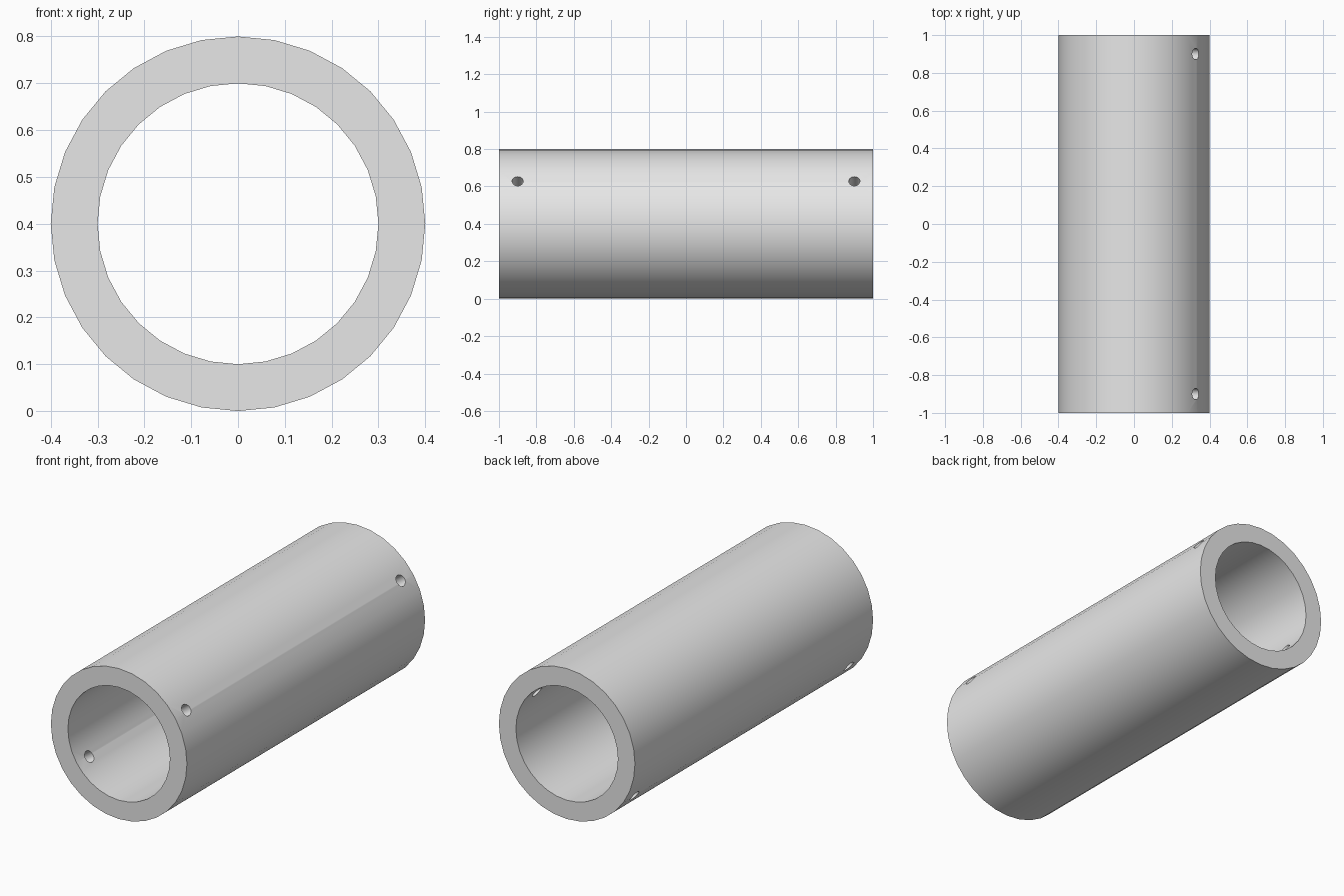
import bpy
import math
from mathutils import Matrix, Vector

cube = bpy.data.objects.get("Cube")
if cube:
    bpy.data.objects.remove(cube, do_unlink=True)

CENTRE_Z = 0.4
HOLE_ANGLE = math.radians(35)

grey = bpy.data.materials.new("light_grey")
grey.use_nodes = True
colour = (0.8, 0.8, 0.8, 1)
grey.diffuse_color = colour
grey.node_tree.nodes["Principled BSDF"].inputs["Base Color"].default_value = colour


def cylinder(name, radius, depth, sides, centre, axis):
    """Cylinder along any axis."""
    bpy.ops.mesh.primitive_cylinder_add(vertices=sides, radius=radius, depth=depth)
    obj = bpy.context.object
    obj.name = name
    turn = Vector(axis).to_track_quat('Z', 'Y').to_matrix().to_4x4()
    obj.data.transform(Matrix.Translation(centre) @ turn)
    obj.data.materials.append(grey)
    return obj


# Tube body along y
tube = cylinder("tube", 0.4, 2, 32, (0, 0, CENTRE_Z), (0, 1, 0))

# Bore, and a cross-drilled pin hole near each end
drill_axis = (math.cos(HOLE_ANGLE), 0, math.sin(HOLE_ANGLE))
cutters = [cylinder("bore_cutter", 0.3, 2.4, 32, (0, 0, CENTRE_Z), (0, 1, 0))]
for end, y in (("front", -0.9), ("back", 0.9)):
    cutters.append(cylinder(end + "_pin_hole_cutter", 0.03, 1.2, 32,
                            (0, y, CENTRE_Z), drill_axis))

bpy.context.view_layer.objects.active = tube
for cutter in cutters:
    cut = tube.modifiers.new(cutter.name, 'BOOLEAN')
    cut.operation = 'DIFFERENCE'
    cut.solver = 'EXACT'
    cut.object = cutter
    bpy.ops.object.modifier_apply(modifier=cut.name)
    bpy.data.objects.remove(cutter, do_unlink=True)

# Smooth walls with sharp rims
bpy.ops.object.select_all(action='DESELECT')
tube.select_set(True)
bpy.ops.object.shade_smooth_by_angle(angle=math.radians(30))
